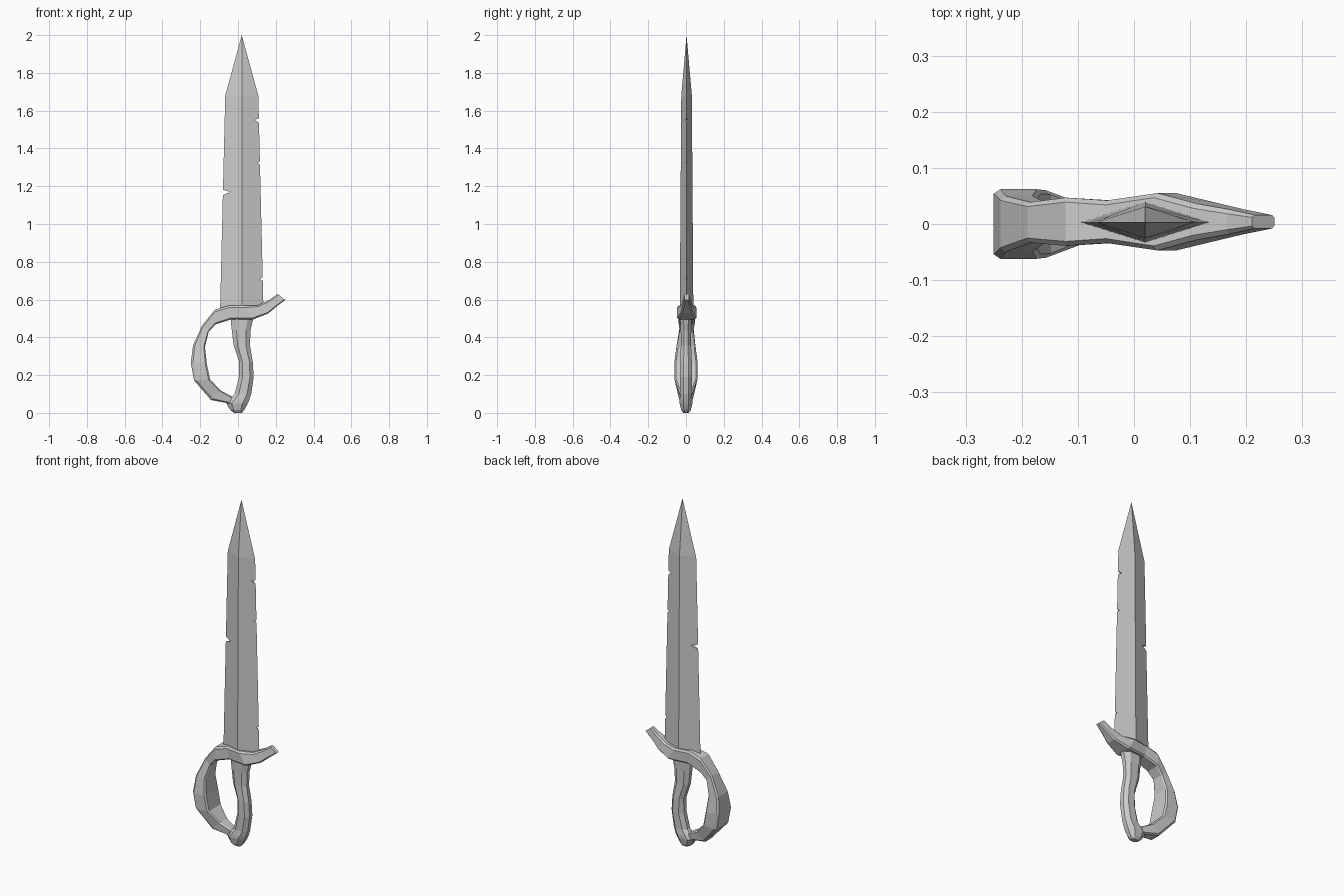
import bpy, bmesh

if "Cube" in bpy.data.objects:
    bpy.data.objects.remove(bpy.data.objects["Cube"])


def finish(name, bm):
    bmesh.ops.remove_doubles(bm, verts=bm.verts, dist=0.0005)
    bmesh.ops.recalc_face_normals(bm, faces=bm.faces)
    mesh = bpy.data.meshes.new(name)
    bm.to_mesh(mesh)
    bm.free()
    obj = bpy.data.objects.new(name, mesh)
    bpy.context.collection.objects.link(obj)
    return obj


def loft(name, rings):
    """Skin a list of closed rings and cap both ends."""
    bm = bmesh.new()
    loops = [[bm.verts.new(p) for p in ring] for ring in rings]
    n = len(loops[0])
    for a, b in zip(loops, loops[1:]):
        for i in range(n):
            j = (i + 1) % n
            bm.faces.new((a[i], a[j], b[j], b[i]))
    bm.faces.new(loops[0])
    bm.faces.new(loops[-1])
    return finish(name, bm)


# Blade: diamond section with nicked edges, pointed tip
CX, CY, Z0, Z1 = 0.02, 0.003, 0.54, 1.68


def half_width(z):
    return 0.115 + (0.0875 - 0.115) * (z - Z0) / (Z1 - Z0)


def half_thick(z):
    return 0.036 + (0.028 - 0.036) * (z - Z0) / (Z1 - Z0)


# each nick: (height, depth, half opening)
nicks = {1: [(0.71, 0.014, 0.012), (1.325, 0.014, 0.01), (1.55, 0.022, 0.014)],
         -1: [(1.17, 0.04, 0.016)]}
bm = bmesh.new()
for side, cuts in nicks.items():
    edge = [(Z0, 0)]
    for z, depth, gap in cuts:
        edge += [(z - gap, 0), (z, depth), (z + gap * 0.7, 0)]
    edge.append((Z1, 0))
    sheets = []
    for face in (-1, 1):
        pts = []
        for z, depth in edge:
            w = half_width(z)
            y = CY + face * half_thick(z) * depth / w
            pts.append(bm.verts.new((CX + side * (w - depth), y, z)))
        top = bm.verts.new((CX, CY + face * half_thick(Z1), Z1))
        low = bm.verts.new((CX, CY + face * half_thick(Z0), Z0))
        tip = bm.verts.new((CX, CY, 2.0))
        bm.faces.new(pts + [top, low])
        bm.faces.new((pts[-1], tip, top))
        sheets.append((pts, low))
    (front, f_low), (back, b_low) = sheets
    bm.faces.new((front[0], f_low, b_low))
    # walls inside each nick
    for i in range(1, len(edge) - 1):
        if edge[i][1] > 0:
            bm.faces.new((front[i - 1], front[i], back[i]))
            bm.faces.new((front[i], front[i + 1], back[i]))
finish("blade", bm)

# Guard and knuckle bow: (outer x, z), (inner x, z), half width, centre y
guard = [
    ((0.21, 0.63), (0.25, 0.598), 0.012, 0.004),
    ((0.165, 0.598), (0.20, 0.56), 0.022, 0.004),
    ((0.105, 0.57), (0.16, 0.526), 0.032, 0.004),
    ((0.035, 0.568), (0.08, 0.495), 0.051, 0.004),
    ((-0.05, 0.568), (-0.037, 0.495), 0.038, 0.004),
    ((-0.122, 0.547), (-0.12, 0.468), 0.043, 0.004),
    ((-0.19, 0.463), (-0.155, 0.43), 0.036, 0.003),
    ((-0.238, 0.357), (-0.175, 0.35), 0.05, 0.0),
    ((-0.25, 0.265), (-0.165, 0.26), 0.062, 0.0),
    ((-0.233, 0.172), (-0.148, 0.177), 0.06, 0.0),
    ((-0.143, 0.068), (-0.09, 0.118), 0.037, 0.0),
    ((-0.045, 0.05), (-0.03, 0.085), 0.024, 0.0),
]
rings = []
for (ox, oz), (ix, iz), w, cy in guard:
    ring = []
    c = min(0.008, w * 0.35)
    for t, y in ((0, c - w), (0.14, -w), (0.9, -w), (1, c - w),
                 (1, w - c), (0.9, w), (0.14, w), (0, w - c)):
        ring.append((ox + (ix - ox) * t, cy + y, oz + (iz - oz) * t))
    rings.append(ring)
loft("guard_and_knuckle_bow", rings)

# Grip with pommel: z, left x, right x, half depth
grip = [
    (0.0, -0.02, 0.02, 0.014), (0.014, -0.04, 0.032, 0.025),
    (0.05, -0.062, 0.052, 0.034), (0.07, -0.045, 0.06, 0.034),
    (0.10, -0.018, 0.07, 0.03), (0.19, 0.005, 0.083, 0.032),
    (0.27, 0.006, 0.078, 0.031), (0.36, -0.024, 0.063, 0.027),
    (0.44, -0.033, 0.067, 0.028), (0.53, -0.042, 0.088, 0.033),
]
octagon = [(-1, -0.4), (-0.5, -1), (0.5, -1), (1, -0.4),
           (1, 0.4), (0.5, 1), (-0.5, 1), (-1, 0.4)]
loft("grip", [[((l + r) / 2 + u * (r - l) / 2, v * d, z) for u, v in octagon]
              for z, l, r, d in grip])
